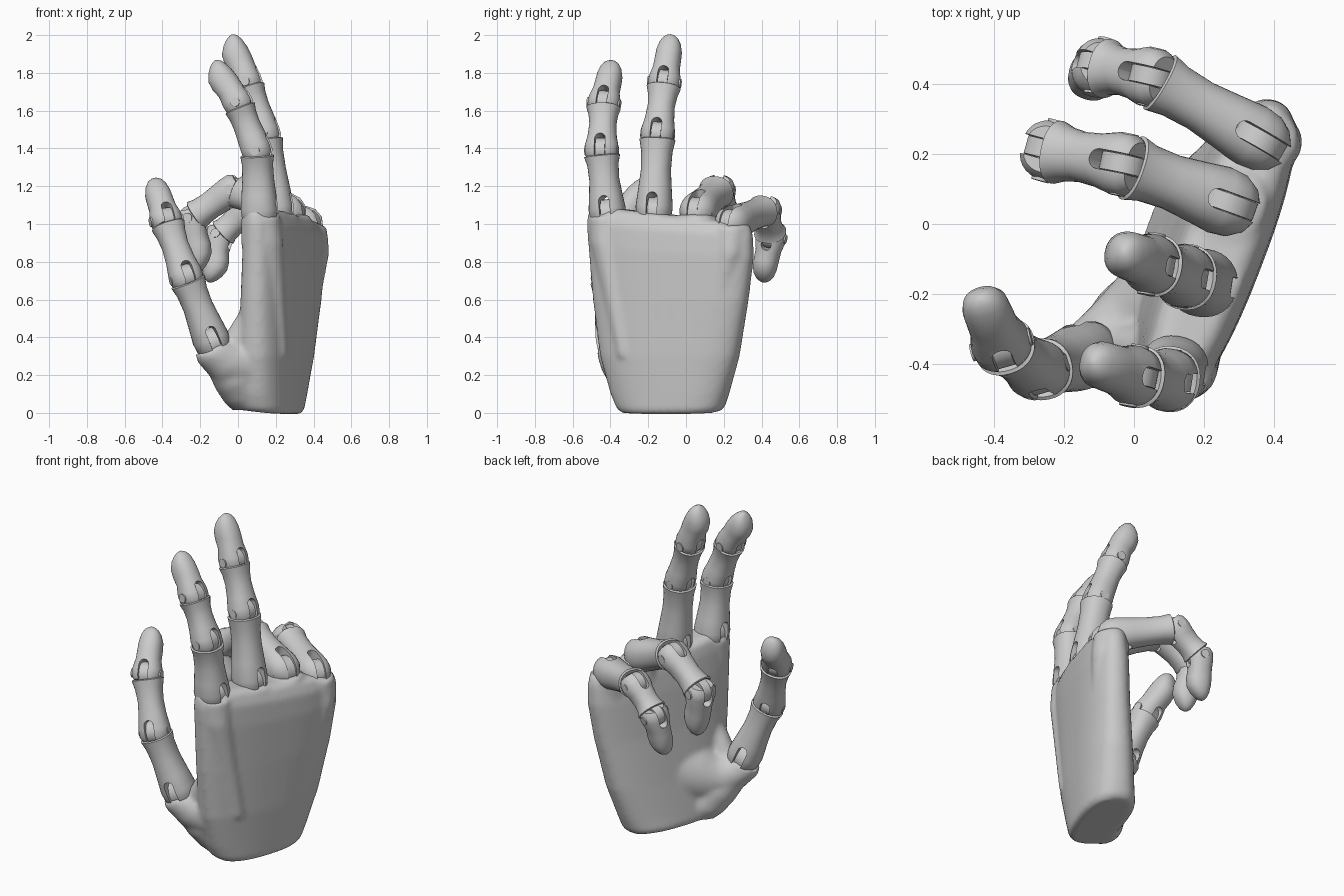
import bpy, bmesh, math
from mathutils import Vector, Matrix

if "Cube" in bpy.data.objects:
    bpy.data.objects.remove(bpy.data.objects["Cube"])


def finish(ob, angle=38):
    bpy.ops.object.select_all(action='DESELECT')
    ob.select_set(True)
    bpy.context.view_layer.objects.active = ob
    bpy.ops.object.shade_smooth_by_angle(angle=math.radians(angle))


def new_object(name, bm):
    bmesh.ops.recalc_face_normals(bm, faces=bm.faces)
    me = bpy.data.meshes.new(name)
    bm.to_mesh(me)
    bm.free()
    ob = bpy.data.objects.new(name, me)
    bpy.context.collection.objects.link(ob)
    return ob


def apply_modifiers(ob):
    bpy.context.view_layer.objects.active = ob
    for m in list(ob.modifiers):
        bpy.ops.object.modifier_apply(modifier=m.name)


def loft(bm, rings, n=32, power=2.0, mat=Matrix()):
    """Skin rings of (centre, half axis a, half axis b), capped at both ends."""
    loops = []
    for c, a, b in rings:
        loop = []
        for i in range(n):
            t = 2 * math.pi * i / n
            u, v = math.cos(t), math.sin(t)
            u = math.copysign(abs(u) ** (2 / power), u)
            v = math.copysign(abs(v) ** (2 / power), v)
            loop.append(bm.verts.new(mat @ (Vector(c) + Vector(a) * u + Vector(b) * v)))
        loops.append(loop)
    for l0, l1 in zip(loops, loops[1:]):
        for i in range(n):
            j = (i + 1) % n
            bm.faces.new((l0[i], l0[j], l1[j], l1[i]))
    bm.faces.new(loops[0])
    bm.faces.new(loops[-1])


def bone_frame(p, q, hinge):
    z = (q - p).normalized()
    x = (hinge - z * hinge.dot(z)).normalized()
    m = Matrix((x, z.cross(x), z)).transposed().to_4x4()   # local y = palm side
    m.translation = p
    return m


def hinge_cyl(bm, mat, r, width):
    """Disc lying along the hinge (local x) of a bone frame."""
    m = mat @ Matrix.Rotation(math.pi / 2, 4, 'Y')
    bmesh.ops.create_cone(bm, cap_ends=True, segments=24, radius1=r, radius2=r,
                          depth=width, matrix=m)


def segment(name, p, q, hinge, w, kind):
    m, L = bone_frame(p, q, hinge), (q - p).length
    # profile: position along bone, half width, half depth, shift to palm side
    if kind == 'tip':
        prof = [(-.045, .70, .68, 0), (-.02, .88, .82, 0), (.02, .90, .83, 0), (.3 * L, .75, .74, 0),
                (.5 * L, .73, .79, .006), (.68 * L, .71, .74, .008), (.83 * L, .60, .56, .002),
                (.93 * L, .42, .36, -.004), (.98 * L, .22, .18, -.007), (L, .05, .05, -.008)]
    elif kind == 'mid':
        prof = [(-.05, .74, .66, 0), (-.025, .92, .84, 0), (.02, .95, .86, 0), (.3 * L, .81, .80, 0),
                (.55 * L, .75, .75, 0), (.75 * L, .82, .78, 0), (L - .03, .95, .87, 0),
                (L - .025, .86, .77, 0), (L - .045, .6, .5, 0)]
    else:
        prof = [(-.085, .35, .35, 0), (-.06, .72, .74, 0), (-.02, .97, 1.0, 0), (.03, 1.03, 1.05, 0),
                (.3 * L, .93, .97, 0), (.55 * L, .83, .88, 0), (.78 * L, .87, .86, 0),
                (L - .03, 1.0, .93, 0), (L - .025, .9, .83, 0), (L - .045, .6, .5, 0)]
    bm = bmesh.new()
    loft(bm, [((0, o, s), (a * w, 0, 0), (0, b * w, 0)) for s, a, b, o in prof], mat=m, power=2.2)
    ob = new_object(name, bm)
    # fork slot with arched end
    top, half = (.07 if kind == 'base' else .04), .30 * w
    bm = bmesh.new()
    pts = [(-half, -.15), (half, -.15)] + [
        (half * math.cos(math.pi * i / 8), top + half * math.sin(math.pi * i / 8)) for i in range(9)]
    front = [bm.verts.new(m @ Vector((x, -.2, z))) for x, z in pts]
    face = bm.faces.new(front)
    ext = bmesh.ops.extrude_face_region(bm, geom=[face])
    bmesh.ops.translate(bm, vec=m.to_3x3() @ Vector((0, .4, 0)),
                        verts=[g for g in ext['geom'] if isinstance(g, bmesh.types.BMVert)])
    cutter = new_object(name + '_cutter', bm)
    cutter.hide_render = True
    mod = ob.modifiers.new('slot', 'BOOLEAN')
    mod.operation, mod.solver, mod.object = 'DIFFERENCE', 'EXACT', cutter
    apply_modifiers(ob)
    bpy.data.objects.remove(cutter)
    finish(ob)
    # tongue in the slot and hinge pin through the fork
    bm = bmesh.new()
    hinge_cyl(bm, m, (.85 if kind == 'base' else .7) * w, .54 * w)
    hinge_cyl(bm, m, .27 * w, 1.88 * w)
    finish(new_object(name + '_hinge', bm))
    # neck that carries the next hinge
    if kind != 'tip':
        bm = bmesh.new()
        loft(bm, [((0, 0, L - .06), (.25 * w, 0, 0), (0, .6 * w, 0)),
                  ((0, 0, L), (.25 * w, 0, 0), (0, .6 * w, 0))], n=24, power=5, mat=m)
        finish(new_object(name + '_neck', bm))


# fingers: joint centres from knuckle to tip, hinge direction, half width
digits = {
    'index': ([(.115, -.415, 1.05), (.10, -.447, 1.39), (.0, -.435, 1.64), (-.13, -.39, 1.86)], (.15, 1, 0), .095),
    'middle': ([(.20, -.17, 1.06), (.145, -.15, 1.475), (.05, -.115, 1.75), (-.04, -.078, 2.0)], (.15, 1, 0), .095),
    'ring': ([(.27, .06, 1.06), (-.03, .17, 1.18), (-.245, .21, 1.03), (-.205, .19, .745)], (.28, 1, 0), .096),
    'little': ([(.36, .24, 1.0), (.05, .42, 1.075), (-.1, .45, .935), (-.145, .405, .69)], (.3, 1, 0), .09),
    'thumb': ([(-.135, -.375, .37), (-.275, -.42, .72), (-.38, -.345, 1.02), (-.445, -.2, 1.235)], (1, .2, 0), .095),
}
for name, (joints, hinge, w) in digits.items():
    j = [Vector(p) for p in joints]
    for i, (part, kind) in enumerate((('proximal', 'base'), ('middle', 'mid'), ('distal', 'tip'))):
        segment(f'{name}_{part}', j[i], j[i + 1], Vector(hinge), w, kind)

# palm body: z, centre x, centre y, half width, half thickness, slant in degrees
rows = [(.006, .165, -.08, .27, .135, 18), (.03, .168, -.08, .295, .15, 19), (.1, .175, -.085, .325, .15, 20),
        (.3, .2, -.085, .385, .145, 20), (.6, .228, -.08, .435, .135, 21), (.85, .243, -.078, .463, .13, 21),
        (.97, .245, -.085, .467, .12, 21), (1.03, .24, -.085, .455, .10, 21), (1.05, .24, -.085, .42, .07, 21)]
bm = bmesh.new()
rings = []
for z, cx, cy, w, t, ang in rows:
    s, c = math.sin(math.radians(ang)), math.cos(math.radians(ang))
    tilt = -.04 * max(0, (z - .6) / .4)
    rings.append(((cx, cy, z), (w * s, w * c, tilt), (t * c, -t * s, -.015 if z < .05 else 0)))
loft(bm, rings, n=48, power=2.5)

# thumb mound: a tube out to the thumb, a heel below it and a web above it
side = Vector((0, 1, 0))


def tube(name, stations):
    """Stations: centre, radius, direction."""
    rings = []
    for c, r, d in stations:
        d = Vector(d).normalized()
        a = (side - d * side.dot(d)).normalized()
        rings.append((c, a * r * .95, d.cross(a) * r))
    part = bmesh.new()
    loft(part, rings)
    return new_object(name, part)


parts = [
    tube('thumb_mound', [((.14, -.2, .3), .2, (-1, -.4, 0)), ((.03, -.28, .27), .17, (-1, -.4, .1)),
                         ((-.06, -.335, .28), .13, (-.9, -.3, .5)), ((-.125, -.372, .325), .105, (-.55, -.12, .83)),
                         ((-.14, -.378, .35), .096, (-.45, -.15, .9))]),
    tube('thumb_heel', [((.08, -.22, .035), .11, (-.2, -.1, 1)), ((.06, -.24, .1), .14, (-.3, -.2, .9)),
                        ((0, -.29, .2), .14, (-.5, -.3, .8)), ((-.09, -.35, .3), .1, (-.6, -.2, .8))]),
    tube('thumb_web', [((-.09, -.35, .31), .07, (.6, 0, .8)), ((-.02, -.35, .36), .07, (.6, -.1, .8)),
                       ((.08, -.36, .52), .07, (.4, -.1, .9))])]

# tendon ridges under each knuckle
feet = [(.205, -.32, .3), (.255, -.17, .35), (.305, -.02, .35), (.33, .12, .35)]
for name, foot in zip(('index', 'middle', 'ring', 'little'), feet):
    joint = Vector(digits[name][0][0])
    part = bmesh.new()
    top = joint + Vector((.005, 0, -.01))
    low = joint + Vector((.012, -.005, -.15))
    loft(part, [(foot, (.06, 0, 0), (0, .05, 0)), (low, (.112, 0, 0), (0, .09, 0)),
                (top, (.105, 0, 0), (0, .1, 0))], n=24)
    parts.append(new_object(name + '_ridge', part))

# fuse into one skin
palm = new_object('palm', bm)
bpy.ops.object.select_all(action='DESELECT')
for ob in parts + [palm]:
    ob.select_set(True)
bpy.context.view_layer.objects.active = palm
bpy.ops.object.join()
rm = palm.modifiers.new('fuse', 'REMESH')
rm.mode, rm.voxel_size = 'VOXEL', .014
sm = palm.modifiers.new('soften', 'SMOOTH')
sm.factor, sm.iterations = .5, 8
apply_modifiers(palm)
finish(palm, 45)
